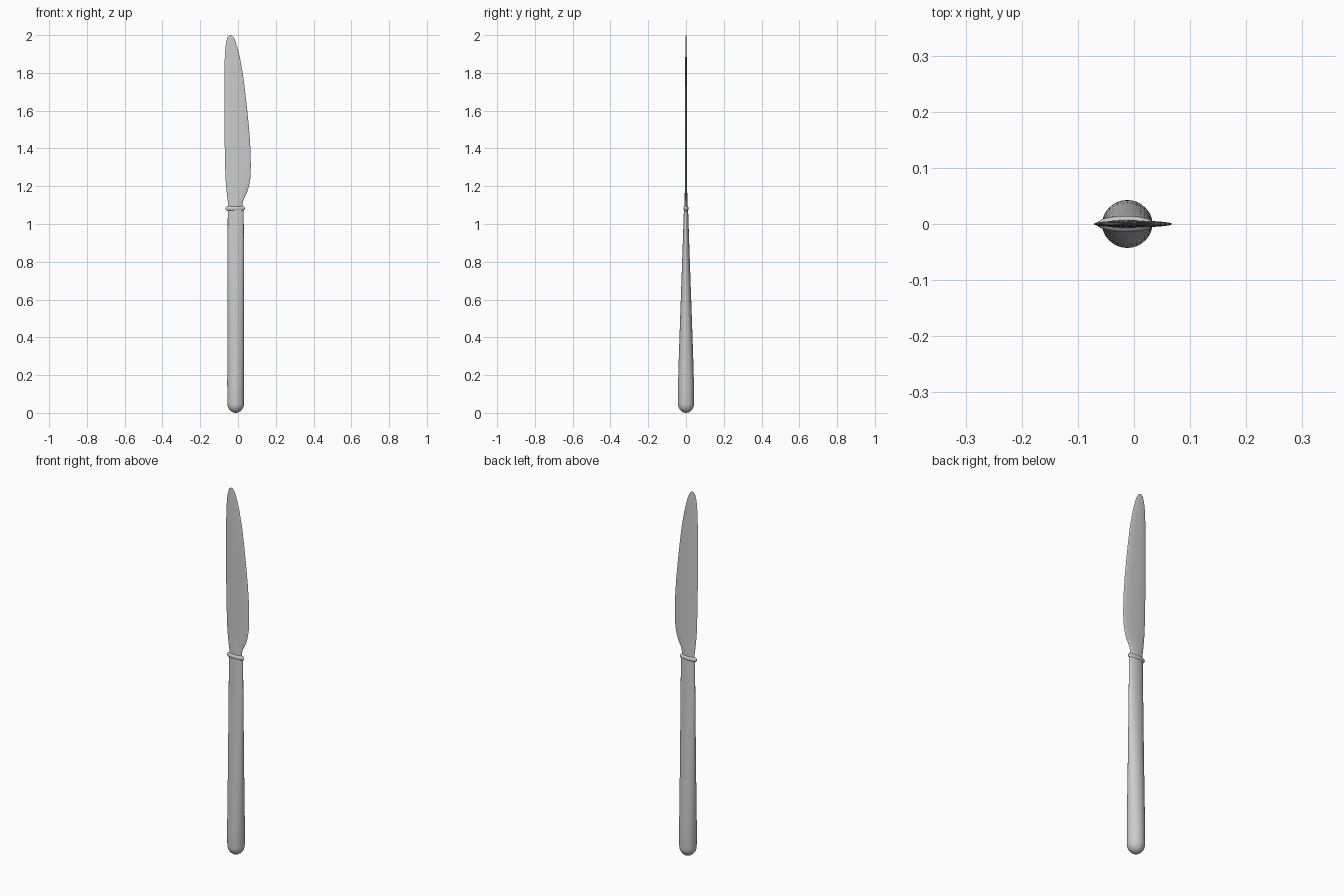
import bpy, bmesh, math


def loft(name, sections, sides=32, angle=40):
    """Skin elliptical sections given as (z, left x, right x, half thickness)."""
    bm = bmesh.new()
    rings = []
    for z, x0, x1, t in sections:
        cx, rx = (x0 + x1) / 2, (x1 - x0) / 2
        rings.append([bm.verts.new((cx + rx * math.cos(2 * math.pi * i / sides),
                                    t * math.sin(2 * math.pi * i / sides), z))
                      for i in range(sides)])
    for a, b in zip(rings, rings[1:]):
        for i in range(sides):
            j = (i + 1) % sides
            bm.faces.new((a[i], a[j], b[j], b[i]))
    bm.faces.new(rings[0][::-1])
    bm.faces.new(rings[-1])
    mesh = bpy.data.meshes.new(name)
    bm.to_mesh(mesh)
    bm.free()
    ob = bpy.data.objects.new(name, mesh)
    bpy.context.collection.objects.link(ob)
    bpy.ops.object.select_all(action='DESELECT')
    ob.select_set(True)
    bpy.context.view_layer.objects.active = ob
    bpy.ops.object.shade_smooth_by_angle(angle=math.radians(angle))
    return ob


# Handle: rounded butt, round at the bottom and flattening toward the collar
C = -0.012
handle = []
for k in range(9):
    a = math.radians(4 + 86 * k / 8)
    r = 0.044 * math.sin(a)
    handle.append((0.05 * (1 - math.cos(a)) / (1 - math.cos(math.radians(90))),
                   C - r, C + r, r * 0.97))
handle[0] = (0.0,) + handle[0][1:]
for z, r, t in ((0.15, 0.045, 0.042), (0.3, 0.0445, 0.038), (0.5, 0.044, 0.031),
                (0.7, 0.0435, 0.024), (0.9, 0.043, 0.017), (1.08, 0.042, 0.011)):
    handle.append((z, C - r, C + r, t))
loft("handle", handle)

# Collar: flattened bead between handle and blade
collar = []
for k in range(11):
    a = math.pi * k / 10
    s = 0.013 * math.sin(a)
    collar.append((1.082 - 0.013 * math.cos(a), -0.053 - s, 0.023 + s, 0.003 + s * 0.9))
C2 = -0.0155
loft("collar", collar)

# Blade: near-straight spine on the left, curved belly on the right
loft("blade", [
    (1.08, -0.050, 0.022, 0.008),
    (1.11, -0.052, 0.024, 0.008),
    (1.13, -0.055, 0.029, 0.0075),
    (1.15, -0.058, 0.039, 0.007),
    (1.17, -0.060, 0.049, 0.0065),
    (1.20, -0.063, 0.058, 0.006),
    (1.24, -0.066, 0.065, 0.006),
    (1.30, -0.068, 0.068, 0.006),
    (1.40, -0.070, 0.066, 0.006),
    (1.50, -0.072, 0.059, 0.006),
    (1.60, -0.072, 0.049, 0.006),
    (1.70, -0.072, 0.038, 0.0055),
    (1.80, -0.072, 0.025, 0.005),
    (1.88, -0.070, 0.010, 0.004),
    (1.93, -0.067, -0.002, 0.0035),
    (1.96, -0.063, -0.011, 0.003),
    (1.98, -0.058, -0.019, 0.0025),
    (1.99, -0.054, -0.025, 0.002),
    (1.997, -0.048, -0.032, 0.0015),
    (2.0, -0.042, -0.038, 0.001),
])
